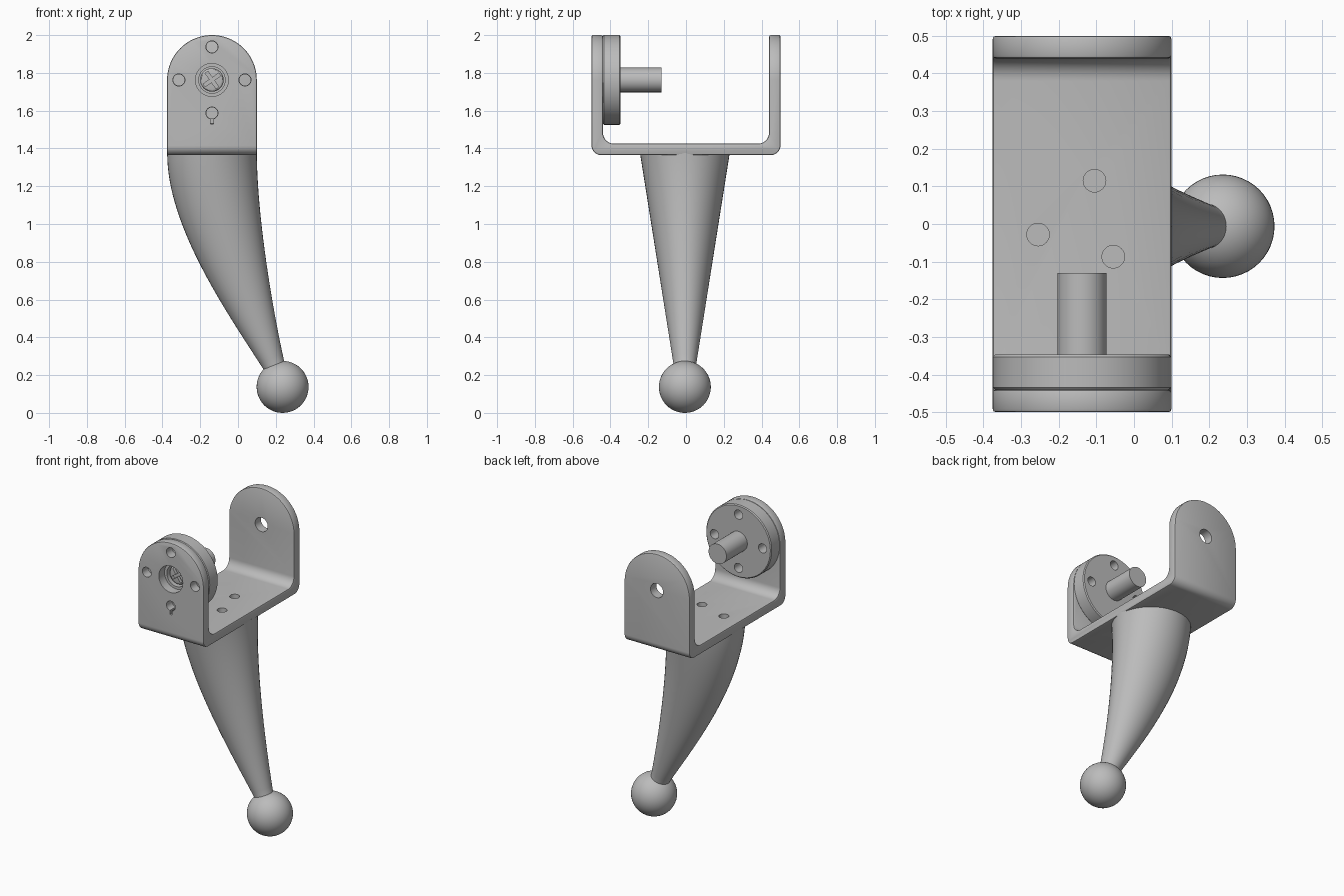
import bpy, bmesh, math
from mathutils import Vector, Matrix
from mathutils.geometry import interpolate_bezier

cube = bpy.data.objects.get("Cube")
if cube:
    bpy.data.objects.remove(cube, do_unlink=True)

grey = bpy.data.materials.new("plain grey")
grey.use_nodes = True
GREY = (0.5, 0.5, 0.5, 1)
grey.diffuse_color = GREY
grey.node_tree.nodes["Principled BSDF"].inputs["Base Color"].default_value = GREY

CX, PIVOT_Z, HALF_W = -0.138, 1.7625, 0.2375   # hinge axis and half width of bracket
FLOOR_Z, WALL = 1.365, 0.06


def finish(name, bm):
    bmesh.ops.recalc_face_normals(bm, faces=bm.faces)
    mesh = bpy.data.meshes.new(name)
    bm.to_mesh(mesh)
    bm.free()
    mesh.materials.append(grey)
    obj = bpy.data.objects.new(name, mesh)
    bpy.context.collection.objects.link(obj)
    return obj


def prism(name, points, offset):
    """Extrude a closed outline by the offset vector."""
    bm = bmesh.new()
    face = bm.faces.new([bm.verts.new(p) for p in points])
    ext = bmesh.ops.extrude_face_region(bm, geom=[face])
    verts = [g for g in ext["geom"] if isinstance(g, bmesh.types.BMVert)]
    bmesh.ops.translate(bm, verts=verts, vec=offset)
    return finish(name, bm)


def rod(name, x, z, radius, y0, y1, sides=48):
    """Cylinder running along y."""
    pts = [(x + radius * math.cos(a), y0, z + radius * math.sin(a))
           for a in (math.tau * i / sides for i in range(sides))]
    return prism(name, pts, (0, y1 - y0, 0))


def arc(cx, cy, r, start, end, steps=10):
    return [(cx + r * math.cos(math.radians(start + (end - start) * i / steps)),
             cy + r * math.sin(math.radians(start + (end - start) * i / steps)))
            for i in range(steps + 1)]


def activate(obj):
    bpy.ops.object.select_all(action='DESELECT')
    obj.select_set(True)
    bpy.context.view_layer.objects.active = obj


def boolean(obj, cutter, operation='DIFFERENCE'):
    activate(obj)
    mod = obj.modifiers.new("cut", 'BOOLEAN')
    mod.operation, mod.object, mod.solver = operation, cutter, 'EXACT'
    bpy.ops.object.modifier_apply(modifier=mod.name)
    bpy.data.objects.remove(cutter, do_unlink=True)


def bevel(obj, width, segments=2):
    activate(obj)
    mod = obj.modifiers.new("edges", 'BEVEL')
    mod.width, mod.segments, mod.limit_method = width, segments, 'ANGLE'
    mod.angle_limit = math.radians(40)
    bpy.ops.object.modifier_apply(modifier=mod.name)


def smooth(obj):
    activate(obj)
    bpy.ops.object.shade_smooth_by_angle(angle=math.radians(30))


def bolt_circle():
    return [(CX + 0.175 * math.cos(i * math.pi / 2), PIVOT_Z + 0.175 * math.sin(i * math.pi / 2))
            for i in range(4)]


# U-shaped bracket: side profile extruded across, then trimmed to rounded tops
inner_y, inner_z = 0.5 - WALL, FLOOR_Z + WALL
right = [(0.5, 2.1)] + arc(0.45, FLOOR_Z + 0.05, 0.05, 0, -90)
inside = arc(inner_y - 0.06, inner_z + 0.06, 0.06, -90, 0) + [(inner_y, 2.1)]
outline = right + [(-y, z) for y, z in reversed(right)] \
    + [(-y, z) for y, z in reversed(inside)] + inside
bracket = prism("bracket", [(CX - 0.3, y, z) for y, z in outline], (0.6, 0, 0))
arch = [(CX + HALF_W, 1.2)] + arc(CX, PIVOT_Z, HALF_W, 0, 180, 40) + [(CX - HALF_W, 1.2)]
boolean(bracket, prism("arch_cutter", [(x, -0.7, z) for x, z in arch], (0, 1.4, 0)), 'INTERSECT')
bevel(bracket, 0.008)

# Holes in the front wall, back wall and floor
boolean(bracket, rod("hole", CX, PIVOT_Z, 0.087, -0.6, -0.4))
boolean(bracket, rod("hole", CX, PIVOT_Z, 0.046, 0.4, 0.6))
for x, z in bolt_circle():
    boolean(bracket, rod("hole", x, z, 0.032, -0.6, -0.4, 32))
slot = [(CX + dx, -0.6, z) for dx, z in ((-0.007, 1.53), (0.007, 1.53), (0.007, 1.57), (-0.007, 1.57))]
boolean(bracket, prism("slot", slot, (0, 0.2, 0)))
for x, y in ((-0.105, 0.115), (-0.255, -0.028), (-0.055, -0.087)):
    pts = [(x + 0.03 * math.cos(math.tau * i / 32), y + 0.03 * math.sin(math.tau * i / 32), 1.3)
           for i in range(32)]
    boolean(bracket, prism("hole", pts, (0, 0, 0.2)))
smooth(bracket)

# Round flange behind the front wall, with bolt holes and a central recess
flange = rod("flange", CX, PIVOT_Z, HALF_W, -0.441, -0.347, 80)
bevel(flange, 0.006, 1)
for x, z in bolt_circle():
    boolean(flange, rod("hole", x, z, 0.03, -0.6, -0.3, 32))
boolean(flange, rod("recess", CX, PIVOT_Z, 0.07, -0.6, -0.38))
smooth(flange)

# Hinge pin
pin = rod("hinge_pin", CX, PIVOT_Z, 0.065, -0.36, -0.13)
smooth(pin)

# Screw head with a cross slot, set in the recess
screw = rod("screw_head", CX, PIVOT_Z, 0.062, -0.43, -0.37)
bevel(screw, 0.012, 3)
for angle in (35, 125):
    d = Vector((math.cos(math.radians(angle)), 0, math.sin(math.radians(angle))))
    n = Vector((-d.z, 0, d.x))
    c = Vector((CX, -0.5, PIVOT_Z))
    pts = [c + d * a * 0.05 + n * b * 0.009 for a, b in ((-1, -1), (1, -1), (1, 1), (-1, 1))]
    boolean(screw, prism("cross_slot", pts, (0, 0.09, 0)))
smooth(screw)

# Curved tapering leg, lofted between its two side curves
STEPS, SIDES, LEG_Y = 33, 48, -0.006


def edge_curve(*pts):
    return interpolate_bezier(*[Vector((x, LEG_Y, z)) for x, z in pts], STEPS)


left_edge = edge_curve((-0.375, 1.375), (-0.375, 0.98), (-0.05, 0.52), (0.132, 0.235))
right_edge = edge_curve((0.1, 1.375), (0.1, 1.08), (0.168, 0.62), (0.243, 0.28))
bm = bmesh.new()
rings = []
for a, b in zip(left_edge, right_edge):
    mid, half = (a + b) / 2, (b - a) / 2
    depth = 0.06 + (HALF_W - 0.06) * (mid.z - 0.257) / (1.375 - 0.257)
    rings.append((mid, half, depth))
mid, half, depth = rings[-1]
rings.append((Vector((0.225, LEG_Y, 0.17)), half * 0.95, depth * 0.95))
loops = []
for mid, half, depth in rings:
    loops.append([bm.verts.new(mid + half * math.cos(t) + Vector((0, depth * math.sin(t), 0)))
                  for t in (math.tau * i / SIDES for i in range(SIDES))])
for lo, hi in zip(loops, loops[1:]):
    for i in range(SIDES):
        j = (i + 1) % SIDES
        bm.faces.new((lo[i], lo[j], hi[j], hi[i]))
bm.faces.new(loops[0])
bm.faces.new(loops[-1])
smooth(finish("curved_leg", bm))

# Ball at the foot of the leg
bm = bmesh.new()
bmesh.ops.create_uvsphere(bm, u_segments=48, v_segments=24, radius=0.1375,
                          matrix=Matrix.Translation((0.236, LEG_Y, 0.1375)))
smooth(finish("ball_foot", bm))
